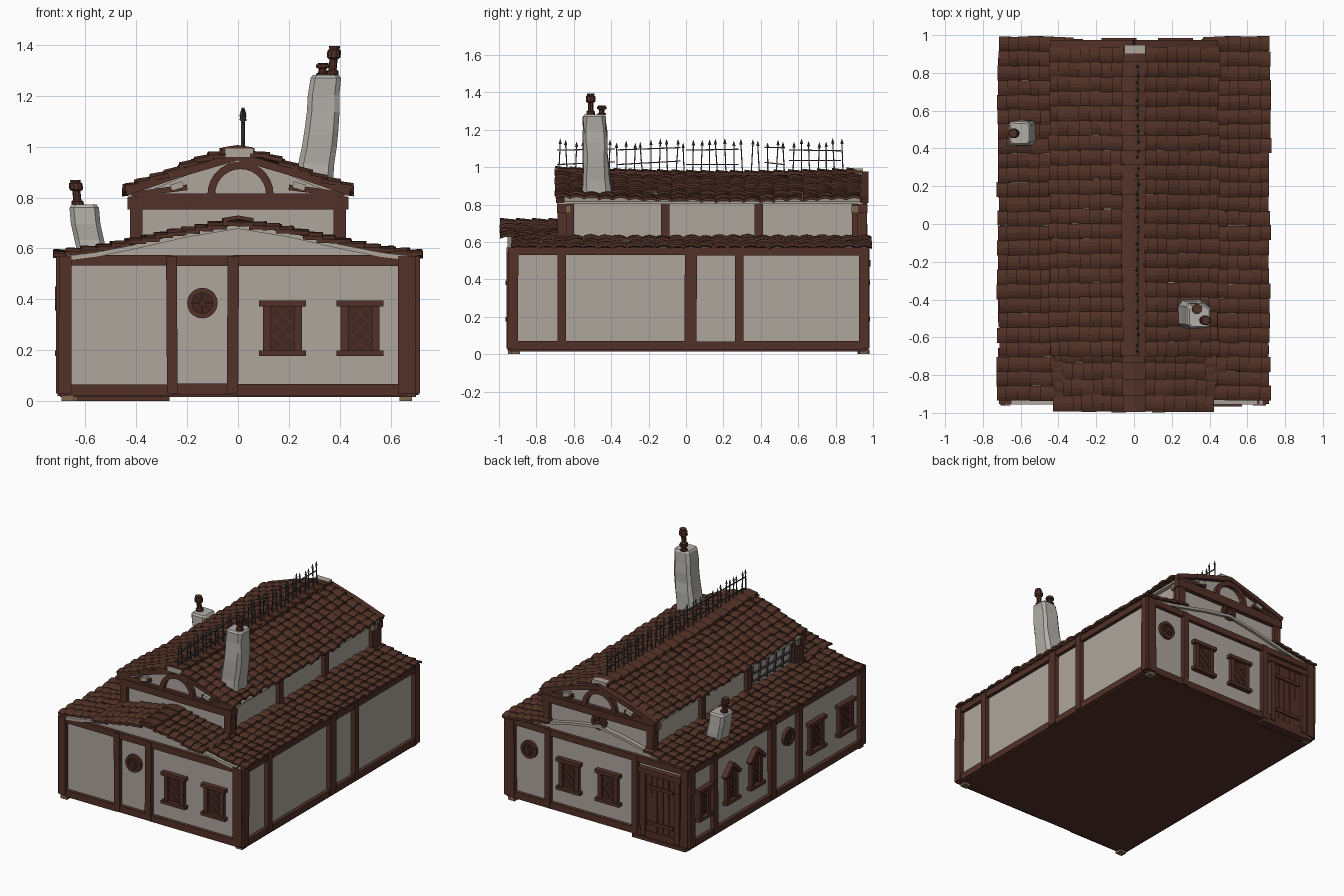
import bpy, bmesh, math, random
from mathutils import Matrix, Vector

if "Cube" in bpy.data.objects:
    bpy.data.objects.remove(bpy.data.objects["Cube"])
random.seed(4)
R = random.uniform

def material(name, c):
    m = bpy.data.materials.new(name)
    m.diffuse_color = (*c, 1)
    m.use_nodes = True
    m.node_tree.nodes["Principled BSDF"].inputs["Base Color"].default_value = m.diffuse_color
    return m

WOOD = material("wood", (0.085, 0.03, 0.021))
TILE = material("roof tile", (0.08, 0.03, 0.019))
PLASTER = material("plaster", (0.42, 0.38, 0.34))
STONE = material("chimney plaster", (0.45, 0.43, 0.4))
PANE = material("dark pane", (0.055, 0.022, 0.016))
IRON = material("iron", (0.06, 0.06, 0.06))
TAN = material("beam end", (0.2, 0.14, 0.08))

def finish(bm, name, mat, smooth=False):
    bmesh.ops.recalc_face_normals(bm, faces=bm.faces)
    me = bpy.data.meshes.new(name)
    bm.to_mesh(me); bm.free()
    me.materials.append(mat)
    ob = bpy.data.objects.new(name, me)
    bpy.context.collection.objects.link(ob)
    if smooth:
        for p in me.polygons:
            p.use_smooth = True

def box(bm, M, u, d, z, su, sd, sz, rot=0):
    """Box on a wall: u along it, d outwards, z up, rot in the wall plane."""
    T = M @ Matrix.Translation((u, -d, z)) @ Matrix.Rotation(rot, 4, 'Y') @ Matrix.Diagonal((su, sd, sz, 1))
    bmesh.ops.create_cube(bm, size=1, matrix=T)

def bar(bm, M, a, b, d, sd, w):
    """Beam in the wall plane between two (u, z) points."""
    v = Vector(b) - Vector(a)
    box(bm, M, (a[0] + b[0]) / 2, d, (a[1] + b[1]) / 2, v.length, sd, w, -math.atan2(v.y, v.x))

def ring(bm, M, u, z, r0, r1, d, a0=0, a1=math.tau, n=20):
    """Flat ring or arch standing d out of the wall."""
    secs = []
    for i in range(n + 1):
        a = a0 + (a1 - a0) * i / n
        secs.append([bm.verts.new(M @ Vector((u + r * math.cos(a), -y, z + r * math.sin(a))))
                     for r, y in ((r0, 0), (r0, d), (r1, d), (r1, 0))])
    for s, t in zip(secs, secs[1:]):
        for k in range(4):
            bm.faces.new((s[k], s[(k + 1) % 4], t[(k + 1) % 4], t[k]))

def prism(bm, pts, y0, y1):
    a = [bm.verts.new((x, y0, z)) for x, z in pts]
    b = [bm.verts.new((x, y1, z)) for x, z in pts]
    bm.faces.new(a); bm.faces.new(b[::-1])
    for i in range(len(pts)):
        j = (i + 1) % len(pts)
        bm.faces.new((a[i], a[j], b[j], b[i]))

def wall(deg, off):
    return Matrix.Rotation(math.radians(deg), 4, 'Z') @ Matrix.Translation((0, -off, 0))

FRONT, BACK, RIGHT, LEFT = wall(0, .93), wall(180, .95), wall(90, .685), wall(-90, .685)
UFRONT, UBACK, URIGHT, ULEFT = wall(0, .66), wall(180, .94), wall(90, .385), wall(-90, .385)
ID = Matrix.Identity(4)

# roof profiles: height against distance from the ridge
LOW = [(0, .695), (.2, .662), (.42, .612), (.56, .585), (.72, .565)]
TOP = [(0, .97), (.1, .955), (.2, .918), (.3, .875), (.45, .825)]

def height(prof, x):
    x = abs(x)
    for (a, p), (b, q) in zip(prof, prof[1:]):
        if x <= b:
            break
    return p + (q - p) * (x - a) / (b - a)

def sag(y):
    return -.018 * math.cos((y - .2) * 1.9)

# walls and roof decks
def profile(prof, dz, xmax):
    xs = [x for x, z in prof if x < xmax] + [xmax]
    return [(s * x, height(prof, x) + dz) for s, l in ((-1, xs[::-1]), (1, xs[1:])) for x in l]

bm = bmesh.new()
box(bm, ID, 0, -.01, .29, 1.37, 1.88, .54)
prism(bm, profile(LOW, -.012, .685) + [(.685, .5), (-.685, .5)], -.93, .95)
finish(bm, "lower_walls", PLASTER)
bm = bmesh.new()
prism(bm, profile(TOP, -.02, .385) + [(.385, .55), (-.385, .55)], -.66, .94)
finish(bm, "upper_walls", PLASTER)
bm = bmesh.new()
prism(bm, profile(LOW, 0, .7) + profile(LOW, -.018, .7)[::-1], -.955, .97)
prism(bm, profile(TOP, -.016, .43) + profile(TOP, -.03, .43)[::-1], -.685, .945)
for y in (-.68, .925):
    box(bm, ID, .005, -y, .975, .11, .045, .035)
finish(bm, "roof_deck", PLASTER)
bm = bmesh.new()
box(bm, ID, 0, -.01, .025, 1.4, 1.9, .02)
finish(bm, "floor", WOOD)

# roof tiles
def slab(bm, rows):
    """Thick shell over two rows of points."""
    t = .015
    up = [[bm.verts.new(p) for p in r] for r in rows]
    dn = [[bm.verts.new((p[0], p[1], p[2] - t)) for p in r] for r in rows]
    n = len(up[0])
    for i in range(n - 1):
        bm.faces.new((up[0][i], up[0][i + 1], up[1][i + 1], up[1][i]))
        bm.faces.new((dn[0][i], dn[1][i], dn[1][i + 1], dn[0][i + 1]))
        for k in (0, 1):
            bm.faces.new((up[k][i], dn[k][i], dn[k][i + 1], up[k][i + 1]))
    for i in (0, n - 1):
        bm.faces.new((up[0][i], up[1][i], dn[1][i], dn[0][i]))

def tiles(name, prof, x0, x1, y0, y1, sagf, ridge):
    bm = bmesh.new()
    nx, ny = round((x1 - x0) / .056), round((y1 - y0) / .077)
    cx, cy = (x1 - x0) / nx, (y1 - y0) / ny
    for s in (-1, 1):
        for i in range(nx):
            for j in range(ny):
                a = x0 + i * cx
                b = a + cx * 1.15 + R(-.006, .008)
                if i == nx - 1:
                    b = x1 + R(-.008, .008)
                ya, dz, tw = y0 + j * cy + R(-.003, .003), R(-.003, .004), R(-.004, .004)
                rows = []
                for x, lift in ((max(a - .01, 0), .004), (b, .018)):
                    rows.append([(s * x, ya + cy * 1.03 * k / 4,
                                  height(prof, x) + lift + dz + tw * (k / 2 - 1) + sagf(ya)
                                  + .011 * math.sin(math.pi * k / 4)) for k in range(5)])
                slab(bm, rows)
    if ridge:
        for j in range(ny):
            ya, dx = y0 + j * cy, R(-.006, .006)
            slab(bm, [[(x + dx, y, height(prof, x) + l + sagf(ya)) for x in (-.06, -.03, 0, .03, .06)]
                      for y, l in ((ya, .034), (ya + cy * 1.1, .024))])
    finish(bm, name, TILE)

flat = lambda y: 0
tiles("side_roof_tiles", LOW, .375, .72, -.935, .99, flat, False)
tiles("porch_roof_tiles", LOW, 0, .425, -.995, -.65, flat, True)
tiles("upper_roof_tiles", TOP, 0, .45, -.7, .935, sag, True)

# timber frame: posts (position, width) on each lower wall
bm = bmesh.new()
W = .025
for M, posts, half in ((FRONT, [(-.68, .05), (-.26, .042), (-.02, .045), (.665, .07)], .7),
                       (BACK, [(-.665, .06), (-.38, .042), (.29, .042), (.67, .055)], .7),
                       (RIGHT, [(-.925, .055), (-.665, .045), (.025, .065), (.285, .045), (.95, .05)], .95),
                       (LEFT, [(-.945, .055), (-.69, .045), (-.055, .055), (.24, .045), (.925, .055)], .945)):
    for u, w in posts:
        box(bm, M, u, .005, .3, w, 2 * W, .54, R(-.008, .008))
    for (a, _), (b, _) in zip(posts, posts[1:]):
        for z, h in ((.045, .045), (.55, .042)):
            box(bm, M, (a + b) / 2, .003, z + R(-.003, .003), b - a, 2 * W - .008, h)
for M in (URIGHT, ULEFT):
    s = 1 if M is URIGHT else -1
    for y in (-.62, -.11, .39, .91):
        box(bm, M, s * y, .005, .71, .045, .04, .22)
# gables: posts, tie beam, rafters, arch and struts
for M in (UFRONT, UBACK):
    for s in (-1, 1):
        box(bm, M, s * .4, .002, .69, .05, .05, .16)
        bar(bm, M, (s * .44, .822), (s * .21, .902), .012, .045, .03)
        bar(bm, M, (s * .22, .898), (0, .962), .012, .045, .03)
        bar(bm, M, (s * .42, .812), (s * .2, .84), .01, .035, .022)
    box(bm, M, 0, .005, .778, .87, .05, .048)
    box(bm, M, 0, .005, .808, .8, .04, .016)
    ring(bm, M, .01, .812, .1, .13, .03, 0, math.pi, 14)
finish(bm, "timber_frame", WOOD)

bm = bmesh.new()
for M in (UFRONT, UBACK):
    for s in (-1, 1):
        box(bm, M, s * .24, .02, .845, .05, .03, .025, s * .3)
finish(bm, "gable_corbels", PLASTER)

# beam ends under the eaves and feet under the corners
bm = bmesh.new()
for x in (-.415, .415):
    for y in (-.64, .91):
        box(bm, ID, x, -y, .775, .03, .05, .04)
for x, y in ((-.67, -.93), (.66, .95), (.66, -.91), (-.66, .94)):
    box(bm, ID, x, -y, .011, .05, .045, .022)
finish(bm, "beam_ends_and_feet", TAN)

# windows
frames, panes = bmesh.new(), bmesh.new()

def lattice(M, u, z, w, h):
    for k in (-1, 0, 1):
        for s in (-1, 1):
            bar(frames, M, (u - s * w / 2, z + k * h / 3 - w / 2), (u + s * w / 2, z + k * h / 3 + w / 2), .012, .006, .005)

def window(M, u, w=.15, pointed=False):
    box(panes, M, u, .004, .285, w - .04, .012, .19)
    lattice(M, u, .285, w - .05, .17)
    for s in (-1, 1):
        box(frames, M, u + s * (w / 2 - .014), .01, .285, .03, .03, .2)
        if pointed:
            bar(frames, M, (u + s * (w / 2 + .02), .365), (u, .44), .015, .04, .026)
    box(frames, M, u, .015, .187, w + .035, .04, .022)
    if pointed:
        ring(panes, M, u, .385, .001, .04, .01, 0, math.tau, 3 * 4)
    else:
        box(frames, M, u, .015, .383, w + .035, .04, .024)

def round_window(M, u, z, r=.06):
    ring(panes, M, u, z, .001, r * .75, .01)
    ring(frames, M, u, z, r * .68, r, .022)
    for a in (0, .785, 1.571, 2.356):
        c, s = r * .7 * math.cos(a), r * .7 * math.sin(a)
        bar(frames, M, (u - c, z - s), (u + c, z + s), .012, .008, .006)

window(FRONT, .175)
window(FRONT, .48)
round_window(FRONT, -.14, .385)
window(BACK, -.22)
window(BACK, .08)
round_window(BACK, -.53, .385)
round_window(UBACK, 0, .715, .055)
window(LEFT, -.8, .12)
window(LEFT, -.5, .12, True)
window(LEFT, -.23, .12, True)
round_window(LEFT, .13, .385)
window(LEFT, .43)
window(LEFT, .75)
finish(panes, "window_panes", PANE)
finish(frames, "window_frames", WOOD)

# back door with planks, frame and step
bm = bmesh.new()
for k in range(5):
    box(bm, BACK, .39 + k * .045, .006, .26, .041, .02 + .004 * (k % 2), .42, R(-.008, .008))
for u in (.355, .615):
    box(bm, BACK, u, .012, .26, .036, .04, .45)
box(bm, BACK, .485, .015, .485, .33, .045, .035)
for z in (.13, .38):
    box(bm, BACK, .48, .022, z, .2, .012, .022)
box(bm, BACK, .475, .0, .012, .41, .06, .024)
finish(bm, "back_door", WOOD)

# lattice window on the upper left wall
bm = bmesh.new()
for k in range(6):
    bar(bm, ULEFT, (.15 + k * .085, .65), (.17 + k * .085, .8), .01, .012, .01)
for z in (.67, .725, .785):
    bar(bm, ULEFT, (.13, z), (.6, z + R(-.012, .012)), .01, .012, .01)
finish(bm, "upper_lattice", IRON)

# iron fence along the ridge
bm = bmesh.new()
for k in range(35):
    y = -.68 + k * .0447
    lean, top = R(-.1, .1), 1.115 + R(-.012, .015)
    zb = .97 + sag(y)
    T = Matrix.Translation((.02 + R(-.006, .006), y, 0)) @ Matrix.Rotation(math.pi / 2, 4, 'Z')
    bar(bm, T, (0, zb), (lean * .13, top), 0, .006, .006)
    bmesh.ops.create_cone(bm, segments=4, radius1=.009, radius2=0, depth=.03,
                          matrix=T @ Matrix.Translation((lean * .13, 0, top + .012)))
for a, b in ((-.69, -.38), (-.37, -.03), (0, .28), (.42, .53), (.55, .83)):
    for z in (1.095, 1.025):
        T = Matrix.Translation((.02, 0, 0)) @ Matrix.Rotation(math.pi / 2, 4, 'Z')
        bar(bm, T, (a, z + R(-.012, .012)), (b, z + R(-.012, .012)), 0, .006, .006)
finish(bm, "ridge_fence", IRON)

# chimneys: lofted crooked stacks with turned pots
def loft(bm, secs):
    rings = [[bm.verts.new(p) for p in s] for s in secs]
    n = len(rings[0])
    bm.faces.new(rings[0]); bm.faces.new(rings[-1])
    for s, t in zip(rings, rings[1:]):
        for k in range(n):
            bm.faces.new((s[k], s[(k + 1) % n], t[(k + 1) % n], t[k]))

def chimney(name, a, b, n):
    """a and b: x, y, z, half width, half depth of the bottom and the top."""
    bm, secs = bmesh.new(), []
    for i in range(n + 1):
        x, y, z, hx, hy = (p + (q - p) * i / n for p, q in zip(a, b))
        j = R(-.006, .006)
        secs.append([(x + sx * hx + j, y + sy * hy + R(-.005, .005), z) for sx, sy in
                     ((1, -.7), (1, .7), (.7, 1), (-.7, 1), (-1, .7), (-1, -.7), (-.7, -1), (.7, -1))])
    x, y, z = b[:3]
    secs.append([(x + (p[0] - x) * .85, y + (p[1] - y) * .85, z + .012) for p in secs[-1]])
    loft(bm, secs)
    finish(bm, name, STONE)

chimney("tall_chimney", (.295, -.475, .8, .075, .075), (.345, -.49, 1.27, .06, .06), 7)
chimney("small_chimney", (-.57, .48, .57, .058, .065), (-.605, .48, .76, .058, .062), 3)
bm = bmesh.new()
for x, y, z, h, lx in ((.37, -.51, 1.28, .115, .01), (.33, -.45, 1.28, .05, .005), (-.63, .48, .77, .1, -.01)):
    secs = []
    for t, r in ((0, .024), (.15, .024), (.2, .016), (.55, .016), (.62, .027), (.85, .027), (.9, .02), (1, .022)):
        secs.append([(x + lx * t + r * math.cos(k * math.tau / 10), y + r * math.sin(k * math.tau / 10), z + h * t)
                     for k in range(10)])
    loft(bm, secs)
finish(bm, "chimney_pots", WOOD)
